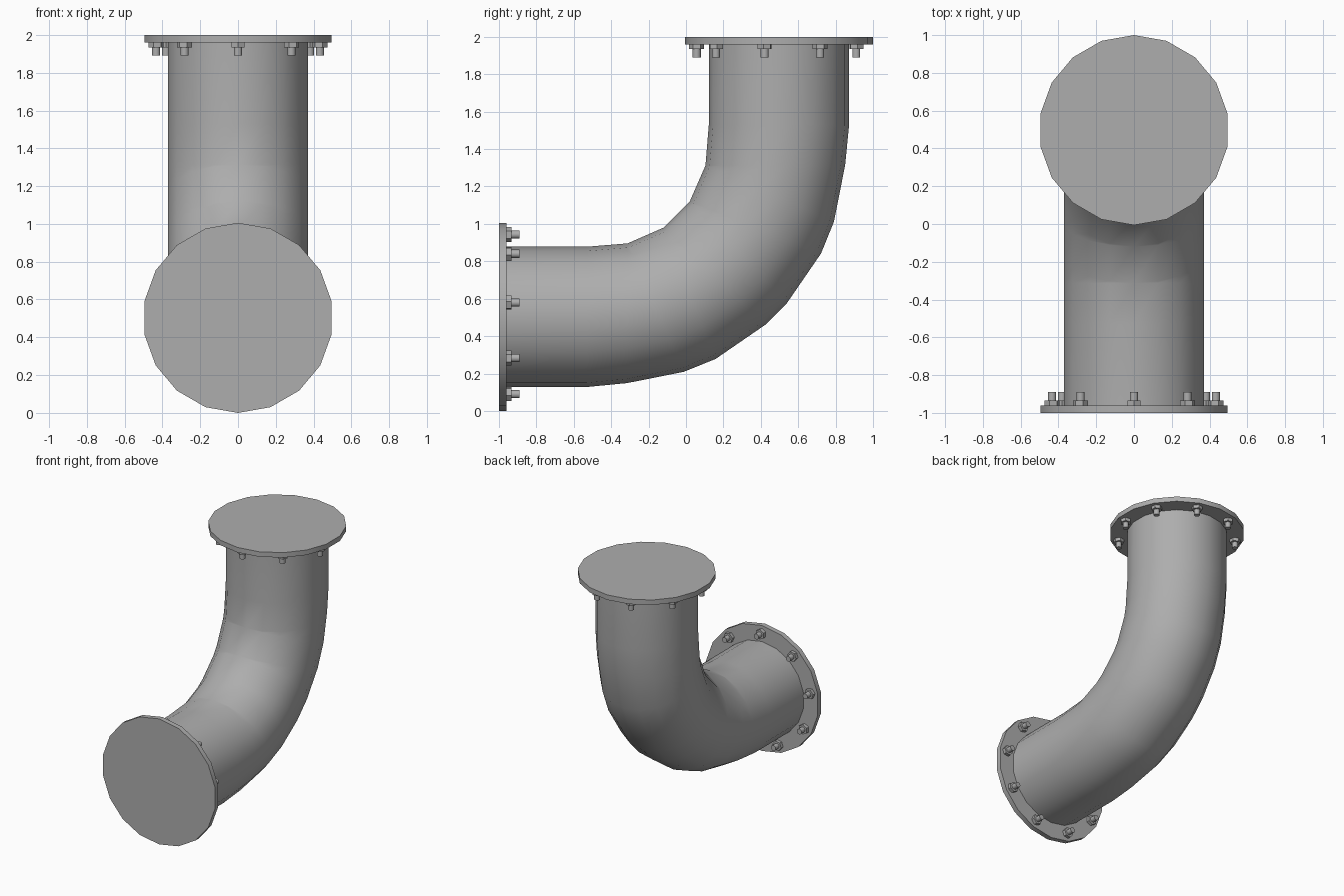
import bpy, bmesh
from math import sin, cos, tau, radians
from mathutils import Vector, Matrix

if "Cube" in bpy.data.objects:
    bpy.data.objects.remove(bpy.data.objects["Cube"])

steel = bpy.data.materials.new("dark_steel")
steel.diffuse_color = (0.42, 0.42, 0.42, 1)
steel.use_nodes = True
steel.node_tree.nodes["Principled BSDF"].inputs["Base Color"].default_value = steel.diffuse_color


def finish(bm, name, angle=None):
    bmesh.ops.recalc_face_normals(bm, faces=bm.faces)
    me = bpy.data.meshes.new(name)
    bm.to_mesh(me)
    bm.free()
    me.materials.append(steel)
    ob = bpy.data.objects.new(name, me)
    bpy.context.collection.objects.link(ob)
    if angle:
        bpy.ops.object.select_all(action='DESELECT')
        ob.select_set(True)
        bpy.context.view_layer.objects.active = ob
        bpy.ops.object.shade_smooth_by_angle(angle=radians(angle))
    return ob


def prism(bm, mat, sides, r, z0, z1):
    # closed prism along local z, first corner on local +y
    rings = [[bm.verts.new(mat @ Vector((r * sin(tau * i / sides), r * cos(tau * i / sides), z)))
              for i in range(sides)] for z in (z0, z1)]
    for i in range(sides):
        j = (i + 1) % sides
        bm.faces.new((rings[0][i], rings[0][j], rings[1][j], rings[1][i]))
    bm.faces.new(rings[0])
    bm.faces.new(rings[1])


def axes(x, y, z, origin):
    m = Matrix((x, y, z)).transposed().to_4x4()
    m.translation = origin
    return m


# Elbow pipe: (inner y, z, outer y, z) stations for the upper half of the bend
half = [
    (0.122, 1.985, 0.872, 1.985),
    (0.122, 1.53, 0.872, 1.53),
    (0.104, 1.312, 0.851, 1.315),
    (0.104, 1.312, 0.791, 1.012),
    (0.02, 1.12, 0.722, 0.842),
    (0.02, 1.12, 0.54, 0.577),
]
stations = half + [(1 - iz, 1 - iy, 1 - oz, 1 - oy) for iy, iz, oy, oz in reversed(half)]
N = 18
bm = bmesh.new()
rings = []
for iy, iz, oy, oz in stations:
    inner, outer = Vector((0, iy, iz)), Vector((0, oy, oz))
    c, h = (inner + outer) / 2, (outer - inner) / 2
    rings.append([bm.verts.new(c + h * cos(tau * i / N) + Vector((0.375 * sin(tau * i / N), 0, 0)))
                  for i in range(N)])
for a, b in zip(rings, rings[1:]):
    for i in range(N):
        j = (i + 1) % N
        bm.faces.new((a[i], a[j], b[j], b[i]))
bm.faces.new(rings[0])
bm.faces.new(rings[-1])
bmesh.ops.remove_doubles(bm, verts=bm.verts, dist=0.001)
finish(bm, "elbow_pipe", 40)

# Flanges with a ring of nuts and studs on the pipe side
ends = {
    "top": axes((1, 0, 0), (0, -1, 0), (0, 0, -1), (0, 0.497, 2)),
    "front": axes((-1, 0, 0), (0, 0, 1), (0, 1, 0), (0, -1, 0.503)),
}
for label, mat in ends.items():
    bm = bmesh.new()
    prism(bm, mat, 18, 0.503, 0, 0.04)
    finish(bm, label + "_flange", 40)

    nuts, studs = bmesh.new(), bmesh.new()
    for k in range(9):
        place = mat @ Matrix.Rotation(tau * k / 9, 4, 'Z') @ Matrix.Translation((0, 0.44, 0))
        prism(nuts, place, 6, 0.04, 0.038, 0.066)
        prism(studs, place, 10, 0.022, 0.038, 0.11)
    finish(nuts, label + "_nuts")
    finish(studs, label + "_studs", 40)
